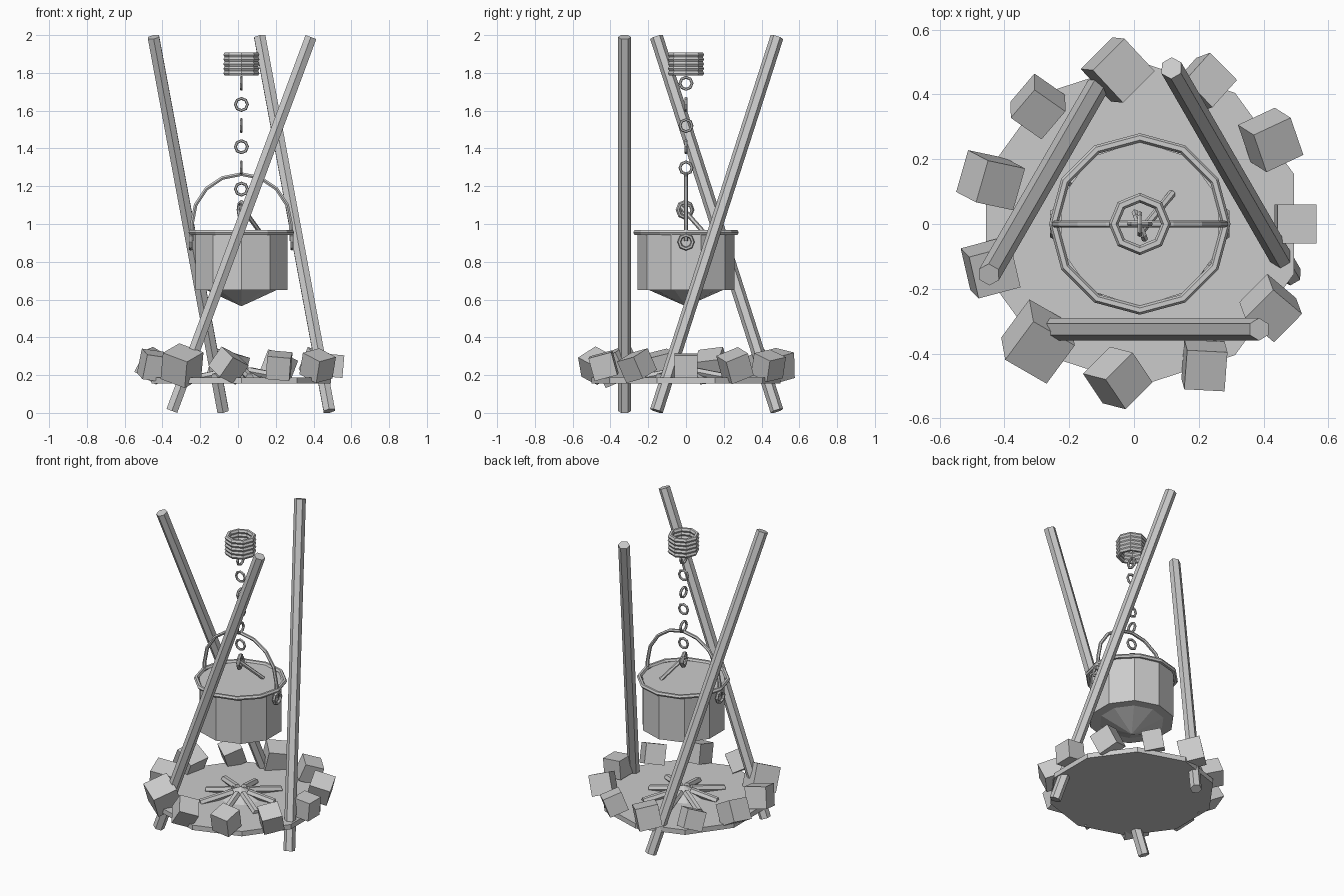
import bpy, bmesh
from math import pi, sin, cos, radians
from mathutils import Vector, Matrix, Euler

if "Cube" in bpy.data.objects:
    bpy.data.objects.remove(bpy.data.objects["Cube"])

CX = 0.018  # shared vertical axis of tripod, pot and fire


def named(name):
    o = bpy.context.object
    o.name = name
    return o


def cone(name, r1, r2, z0, z1, n):
    bpy.ops.mesh.primitive_cone_add(vertices=n, radius1=r1, radius2=r2, depth=z1 - z0,
                                    location=(CX, 0, (z0 + z1) / 2))
    return named(name)


def ring(name, loc, major, minor, rot=(0, 0, 0), n=8, m=6):
    bpy.ops.mesh.primitive_torus_add(location=loc, rotation=rot, major_radius=major,
                                     minor_radius=minor, major_segments=n, minor_segments=m)
    return named(name)


def rod(name, a, b, r, n=6, side=None):
    # cylinder between two points; side = direction of one cross-section corner
    a, b = Vector(a), Vector(b)
    d = (b - a).normalized()
    s = Vector(side) if side else d.cross(Vector((0, 0, 1))).normalized()
    rot = Matrix((d.cross(-s), s, d)).transposed()
    bpy.ops.mesh.primitive_cylinder_add(vertices=n, radius=r, depth=(b - a).length,
                                        location=(a + b) / 2, rotation=rot.to_euler())
    return named(name)


# tripod legs, each leaning sideways around the axis
for i in range(3):
    turn = Matrix.Rotation(i * 2 * pi / 3, 3, 'Z')
    off = Vector((CX, 0, 0))
    a = turn @ Vector((-0.368, -0.325, 0.0105)) + off
    b = turn @ Vector((0.368, -0.325, 1.9895)) + off
    rod(f"tripod_leg_{i + 1}", a, b, 0.035, 6, turn @ Vector((0, 1, 0)))

# rope binding at the top
for i in range(5):
    ring(f"rope_coil_{i + 1}", (CX, 0, 1.798 + i * 0.0245), 0.081, 0.015)

# chain of alternating links
for i in range(7):
    rot = (0, pi / 2, 0) if i % 2 == 0 else (pi / 2, 0, 0)
    ring(f"chain_link_{i + 1}", (CX, 0, 1.745 - i * 0.112), 0.032, 0.008, rot)

# hook with its slanted shank
ring("hook", (CX, -0.005, 1.075), 0.042, 0.011, (0, pi / 2, radians(20)))
rod("hook_shank", (0.02, -0.025, 1.09), (0.118, 0.095, 0.955), 0.012, 6)

# cauldron
cone("pot_body", 0.256, 0.256, 0.65, 0.955, 10)
cone("pot_base", 0.001, 0.195, 0.565, 0.65, 10)
ring("pot_rim", (CX, 0, 0.955), 0.266, 0.014, n=12)
for s in (-1, 1):
    ring("pot_ear", (CX + s * 0.268, 0, 0.905), 0.036, 0.01, (0, pi / 2, 0))

# arched handle
cu = bpy.data.curves.new("pot_handle", 'CURVE')
cu.dimensions = '3D'
cu.bevel_depth = 0.011
cu.bevel_resolution = 1
cu.use_fill_caps = True
pts = [(CX + 0.264, 0.91)]
pts += [(CX + 0.262 * cos(pi * k / 8), 1.0 + 0.264 * sin(pi * k / 8)) for k in range(9)]
pts += [(CX - 0.264, 0.91)]
sp = cu.splines.new('POLY')
sp.points.add(len(pts) - 1)
for p, (x, z) in zip(sp.points, pts):
    p.co = (x, 0, z, 1)
sp.use_smooth = False
bpy.context.collection.objects.link(bpy.data.objects.new("pot_handle", cu))

# fire bed, ember mound and radial sticks
cone("fire_bed", 0.5, 0.5, 0.155, 0.187, 10)
cone("ember_mound", 0.13, 0.001, 0.187, 0.25, 8)
for i in range(8):
    t = i * pi / 4 + 0.2
    far = 0.22 + 0.04 * (i % 2)
    rod(f"fire_stick_{i + 1}", (CX + far * cos(t), far * sin(t), 0.188),
        (CX + 0.05 * cos(t), 0.05 * sin(t), 0.222), 0.022, 6)

# ring of tumbled stones: size and tilt (x, y, z degrees) per stone
stones = [(0.12, 0, 5, 0), (0.13, 22, 15, 25), (0.12, 10, 20, 48), (0.14, 12, 10, 45),
          (0.12, 20, 15, -35), (0.135, 8, 30, -12), (0.135, 14, 8, 15), (0.155, 20, 18, -30),
          (0.125, 30, 20, 45), (0.125, 15, 5, -3), (0.125, 12, 22, -40)]
for i, (size, rx, ry, rz) in enumerate(stones):
    t = 2 * pi * i / len(stones)
    bpy.ops.mesh.primitive_cube_add(size=size, location=(CX + 0.48 * cos(t), 0.48 * sin(t), 0.25),
                                    rotation=(radians(rx), radians(ry), radians(rz)))
    named(f"hearth_stone_{i + 1}")
